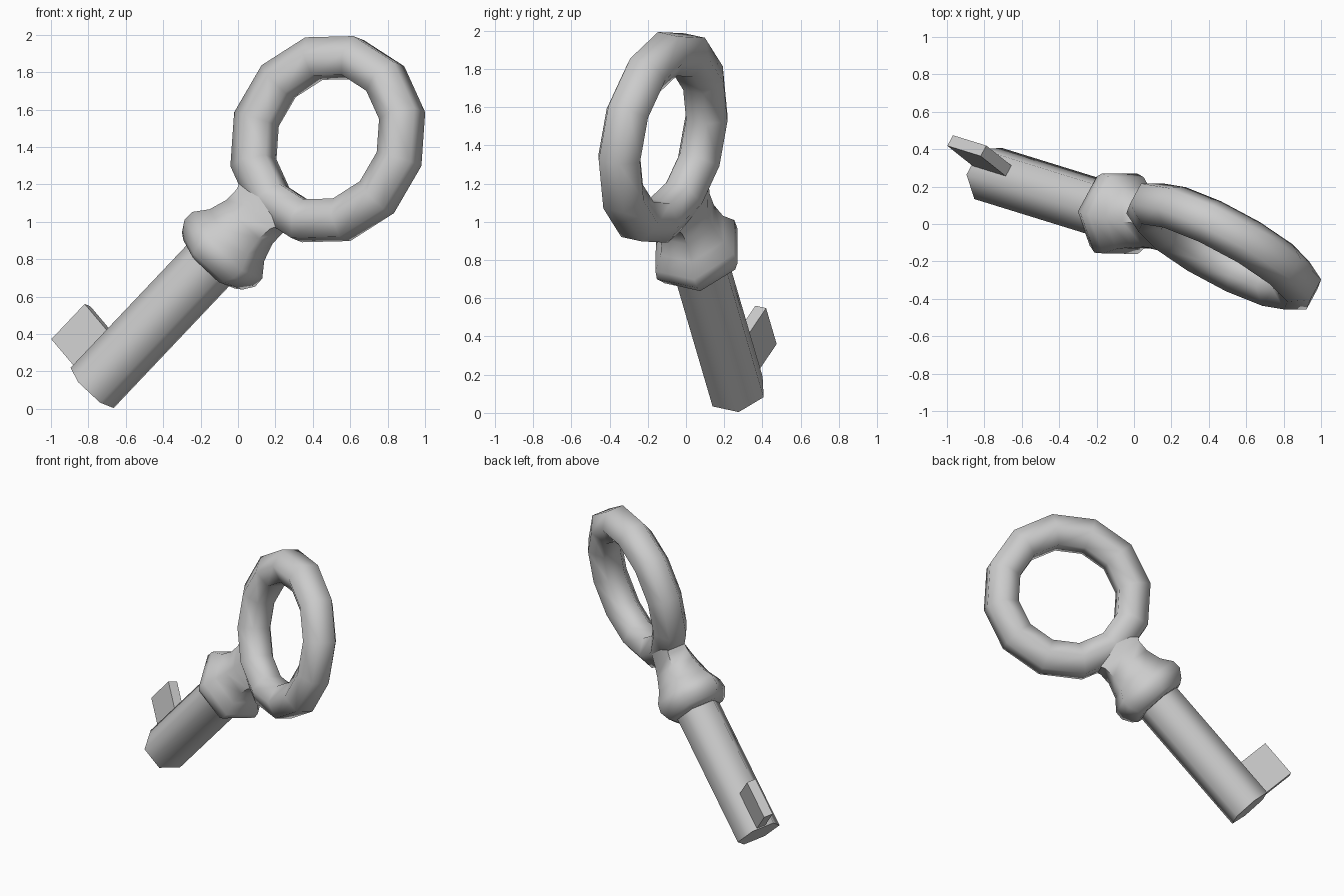
import bpy, bmesh, math
from mathutils import Vector, Matrix

if "Cube" in bpy.data.objects:
    bpy.data.objects.remove(bpy.data.objects["Cube"])

# Local frame of the tilted key: Z along the shaft, Y normal to the ring, X across
tip = Vector((-0.78, 0.27, 0.112))
zd = Vector((1.26, -0.39, 1.33)).normalized()
yn = Vector((0.46, 0.86, -0.19))
yn = (yn - zd * yn.dot(zd)).normalized()
xb = yn.cross(zd)
FRAME = Matrix((xb, yn, zd)).transposed().to_4x4()
FRAME.translation = tip


def finish(name, bm, smooth=True):
    bmesh.ops.recalc_face_normals(bm, faces=bm.faces[:])
    bm.transform(FRAME)
    me = bpy.data.meshes.new(name)
    bm.to_mesh(me)
    bm.free()
    ob = bpy.data.objects.new(name, me)
    bpy.context.collection.objects.link(ob)
    if smooth:
        bpy.ops.object.select_all(action='DESELECT')
        ob.select_set(True)
        bpy.context.view_layer.objects.active = ob
        bpy.ops.object.shade_smooth_by_angle(angle=math.radians(65))
    return ob


def bridge(bm, loops, closed):
    pairs = list(zip(loops, loops[1:]))
    if closed:
        pairs.append((loops[-1], loops[0]))
    for a, b in pairs:
        n = len(a)
        for i in range(n):
            j = (i + 1) % n
            bm.faces.new((a[i], a[j], b[j], b[i]))
    if not closed:
        bm.faces.new(loops[0])
        bm.faces.new(loops[-1])


def hex_loft(name, sections):
    """Six-sided loft; sections are (height, x radius, y radius)."""
    bm = bmesh.new()
    loops = []
    for z, rx, ry in sections:
        loops.append([bm.verts.new((rx * math.cos(a), ry * math.sin(a), z))
                      for a in (math.radians(30 + 60 * i) for i in range(6))])
    bridge(bm, loops, False)
    return finish(name, bm)


# Shaft
hex_loft("shaft", [(0, 0.158, 0.158), (1.0, 0.158, 0.158)])

# Collar flange flowing into the flared neck
hex_loft("collar", [(0.93, 0.19, 0.185), (0.955, 0.225, 0.215),
                    (1.015, 0.265, 0.245), (1.075, 0.265, 0.235),
                    (1.15, 0.205, 0.19), (1.25, 0.175, 0.155),
                    (1.33, 0.18, 0.135), (1.43, 0.24, 0.115)])

# Ring bow: 12 segments, six-sided tube
R, r, cz = 0.457, 0.125, 1.873
bm = bmesh.new()
loops = []
for k in range(12):
    a = math.radians(30 * k)
    loop = []
    for i in range(6):
        t = math.radians(30 + 60 * i)
        rad = R + r * math.cos(t)
        loop.append(bm.verts.new((rad * math.sin(a), r * math.sin(t), cz + rad * math.cos(a))))
    loops.append(loop)
bridge(bm, loops, True)
finish("ring_bow", bm)

# Bit: flat tooth at the end of the shaft
bm = bmesh.new()
bmesh.ops.create_cube(bm, size=1)
for v in bm.verts:
    v.co = Vector((-0.22 + 0.30 * v.co.x, 0.01 + 0.065 * v.co.y, 0.14 + 0.265 * v.co.z))
finish("bit", bm, smooth=False)
